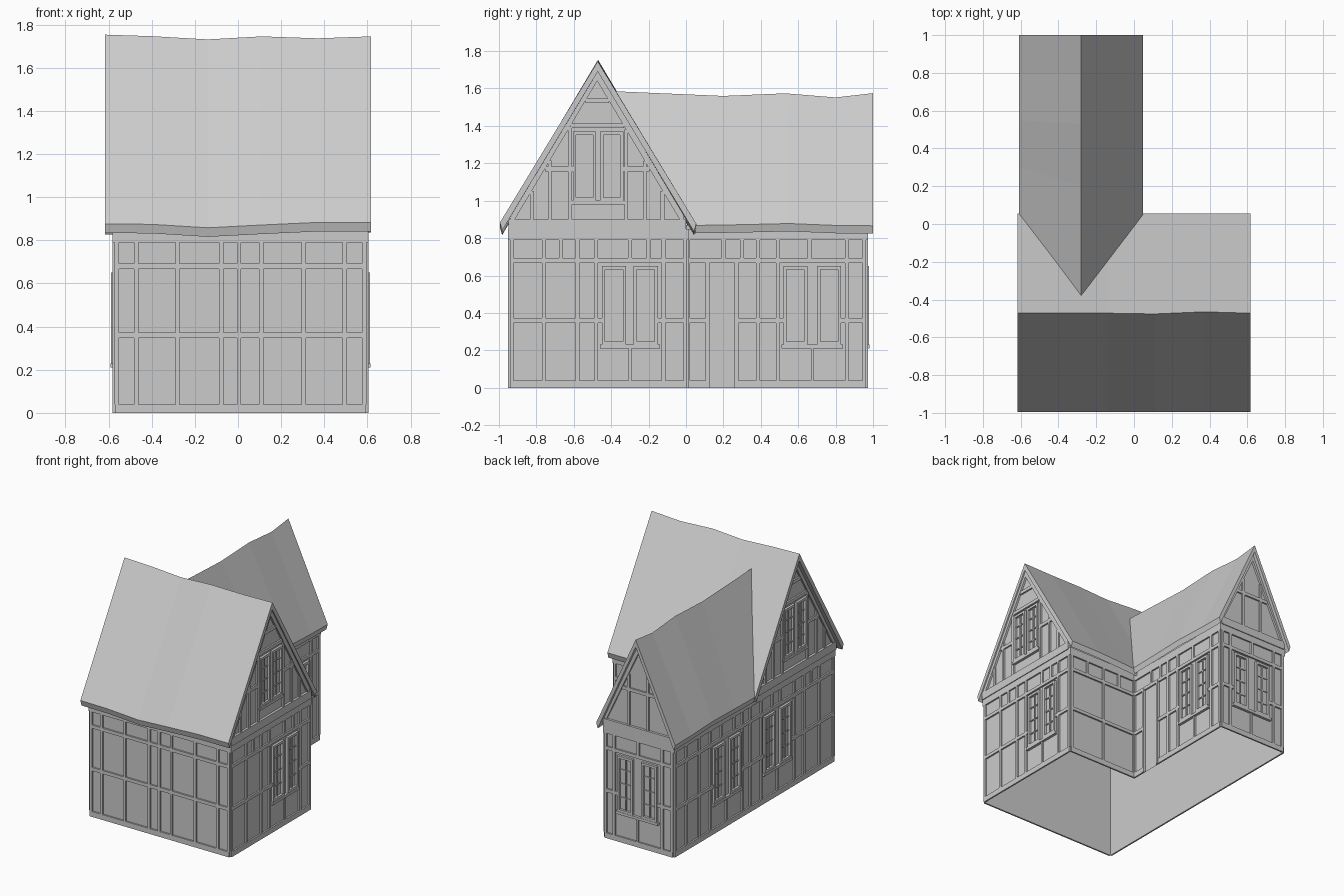
import bpy, bmesh
from mathutils import Vector as V

if "Cube" in bpy.data.objects:
    bpy.data.objects.remove(bpy.data.objects["Cube"])


def finish(name, bm):
    bmesh.ops.recalc_face_normals(bm, faces=bm.faces) if name.endswith("roof") else None
    me = bpy.data.meshes.new(name)
    bm.to_mesh(me)
    bm.free()
    ob = bpy.data.objects.new(name, me)
    bpy.context.collection.objects.link(ob)


class Wall:
    """A wall plane: u runs along it, z up, n points outside."""

    def __init__(self, name, origin, u, n):
        self.name, self.o, self.u, self.n = name, V(origin), V(u), V(n)
        self.bm, self.timber = bmesh.new(), bmesh.new()

    def pt(self, u, z, d=0):
        return self.o + self.u * u + self.n * d + V((0, 0, z))

    def face(self, bm, pts):
        f = bm.faces.new([bm.verts.new(p) for p in pts])
        return f

    def sheet(self, pts):
        f = self.face(self.bm, [self.pt(*p) for p in pts])
        f.normal_update()
        if f.normal.dot(self.n) < 0:
            f.normal_flip()

    def prism(self, pts, d=0.012):
        # raised timber, open on the wall side
        a = [self.timber.verts.new(self.pt(*p)) for p in pts]
        b = [self.timber.verts.new(self.pt(*p, d)) for p in pts]
        top = self.timber.faces.new(b)
        top.normal_update()
        flip = top.normal.dot(self.n) < 0
        fs = [top]
        for i in range(len(a)):
            j = (i + 1) % len(a)
            fs.append(self.timber.faces.new([a[i], a[j], b[j], b[i]]))
        if flip:
            for f in fs:
                f.normal_flip()

    def box(self, u0, u1, z0, z1, d=0.012):
        self.prism([(u0, z0), (u1, z0), (u1, z1), (u0, z1)], d)

    def rail(self, u0, u1, z, holes, w=0.025):
        # horizontal timber broken at openings
        a = u0
        for h0, h1 in sorted(holes) + [(u1, u1)]:
            if h0 - a > 0.01:
                self.box(a, h0, z - w / 2, z + w / 2)
            a = h1

    def casements(self, u0, u1, z0, z1, w=0.13):
        # pair of windows with casing, bars and sill
        for a in (u0, u1 - w):
            b, t = a + w, 0.018
            self.box(a, a + t, z0, z1, 0.018)
            self.box(b - t, b, z0, z1, 0.018)
            self.box(a + t, b - t, z0, z0 + t, 0.018)
            self.box(a + t, b - t, z1 - t, z1, 0.018)
            m = (a + b) / 2
            self.box(m - 0.005, m + 0.005, z0 + t, z1 - t, 0.008)
            for k in range(1, 4):
                z = z0 + (z1 - z0) * k / 4
                self.box(a + t, b - t, z - 0.004, z + 0.004, 0.007)
        self.box(u0 - 0.01, u1 + 0.01, z0 - 0.02, z0, 0.02)

    def frame(self, u0, u1, posts, studs=(), windows=(), door=None):
        self.sheet([(u0, 0), (u1, 0), (u1, 0.87), (u0, 0.87)])
        holes = list(windows) + ([door] if door else [])
        self.rail(u0, u1, 0.02, [door] if door else [], 0.04)
        self.box(u0 - 0.01, u1 + 0.01, 0.79, 0.85)
        self.rail(u0, u1, 0.68, [])
        self.rail(u0, u1, 0.36, holes)
        for p in [u0 + 0.008, *posts, u1 - 0.008]:
            self.box(p - 0.01, p + 0.01, 0.04, 0.79)
        for s in studs:
            self.box(s - 0.01, s + 0.01, 0.69, 0.79)
        for a, b in windows:
            self.casements(a, b, 0.23, 0.65)
            self.box((a + b) / 2 - 0.008, (a + b) / 2 + 0.008, 0.04, 0.21)
        if door:
            for p in door:
                self.box(p - 0.01, p + 0.01, 0, 0.68, 0.016)

    def gable(self, c, half, apex, slope, posts, rails, window=None):
        def zr(u):
            return apex - slope * abs(u - c)
        self.sheet([(c - half, 0.84), (c + half, 0.84), (c + half, zr(c + half)),
                    (c, apex), (c - half, zr(c - half))])
        self.box(c - half, c + half, 0.84, 0.9, 0.018)
        drop = 0.06
        for s in (-1, 1):       # sloping rafters
            e = c + s * (half - 0.01)
            self.prism([(e, zr(e) - drop), (e, zr(e)), (c, apex), (c, apex - drop)], 0.015)
        for p in posts:
            self.box(p - 0.01, p + 0.01, 0.9, zr(p) - drop)
        for z in rails:
            r = (apex - drop - z) / slope
            self.rail(c - r, c + r, z, [window] if window and z < 1.38 else [])
        if window:
            self.casements(*window, 1.0, 1.37, 0.125)

    def done(self):
        finish(self.name, self.bm)
        finish(self.name + "_timbers", self.timber)


def roof(name, rows):
    """Each row: left eave, ridge, right eave (top points)."""
    bm, rings = bmesh.new(), []
    for l, r, e in rows:
        l, r, e = V(l), V(r), V(e)
        inw = (e - l)
        inw.z = 0
        inw = inw.normalized() * 0.012
        dz = V((0, 0, 0.042))
        rings.append([bm.verts.new(p) for p in
                      (l, r, e, e - inw - dz, r - V((0, 0, 0.055)), l + inw - dz)])
    for a, b in zip(rings, rings[1:]):
        for i in range(6):
            j = (i + 1) % 6
            bm.faces.new([a[i], a[j], b[j], b[i]])
    for q in (rings[0], rings[-1]):
        bm.faces.new([q[0], q[1], q[4], q[5]])
        bm.faces.new([q[1], q[2], q[3], q[4]])
    finish(name, bm)


# front wall
w = Wall("front_wall", (0, -0.94, 0), (1, 0, 0), (0, -1, 0))
w.frame(-0.57, 0.593, [-0.472, -0.28, -0.077, 0.005, 0.108, 0.305, 0.495])
w.done()

# gabled end wall of the main block
pw = (-0.45, -0.15)
gposts = [-0.825, -0.728, -0.62, -0.32, -0.22, -0.125]
w = Wall("right_wall", (0.593, 0, 0), (0, 1, 0), (1, 0, 0))
w.frame(-0.94, 0.004, [-0.76, -0.58, -0.48, -0.12], [-0.67, -0.3, -0.2], [pw])
w.gable(-0.475, 0.475, 1.70, 1.68, gposts, [1.17, 1.4, 1.535], (-0.605, -0.335))
w.done()

# back wall beside the wing
w = Wall("rear_wall", (0, 0.004, 0), (1, 0, 0), (0, 1, 0))
w.frame(0.0, 0.593, [0.29], [0.15, 0.44])
w.done()

# inner wall of the wing with doorway
w = Wall("wing_right_wall", (0, 0, 0), (0, 1, 0), (1, 0, 0))
w.frame(0.004, 0.961, [0.385, 0.49, 0.86], [0.2, 0.3, 0.66], [(0.52, 0.83)], (0.115, 0.27))
w.done()

# gabled end of the wing
w = Wall("wing_rear_wall", (0, 0.961, 0), (1, 0, 0), (0, 1, 0))
w.frame(-0.57, 0.0, [-0.48, -0.08], [-0.28], [(-0.44, -0.11)])
w.gable(-0.283, 0.29, 1.52, 2.12, [-0.36, -0.2], [1.17])
w.done()

# long left wall
w = Wall("left_wall", (-0.57, 0, 0), (0, 1, 0), (-1, 0, 0))
w.frame(-0.94, 0.961, [-0.76, -0.58, -0.47, -0.07, 0.06, 0.15, 0.53, 0.67, 0.82],
        [-0.67, -0.3, -0.2, 0.25, 0.4], [(-0.42, -0.10), (0.18, 0.50)])
w.gable(-0.475, 0.475, 1.70, 1.68, gposts, [1.17, 1.4, 1.535], (-0.605, -0.335))
w.done()

# main roof with sagging ridge and eaves
main = [(-0.617, 1.753, 0.876, -0.47), (-0.4, 1.746, 0.874, -0.47), (-0.14, 1.731, 0.858, -0.472),
        (0.11, 1.745, 0.871, -0.476), (0.37, 1.736, 0.883, -0.465), (0.617, 1.745, 0.883, -0.472)]
roof("main_roof", [((x, -0.995, e), (x, y, r), (x, 0.055, e - 0.006)) for x, r, e, y in main])

# wing roof, starting in a valley against the main roof
wing = [(-0.38, 0.05, 1.585, 0.868), (0.2, 0.3, 1.56, 0.872), (0.53, 0.55, 1.574, 0.878),
        (0.8, 0.8, 1.552, 0.868), (1.0, 1.0, 1.575, 0.866)]
roof("wing_roof", [((-0.61, e, ez), (-0.28, r, rz), (0.048, e, ez)) for r, e, rz, ez in wing])
